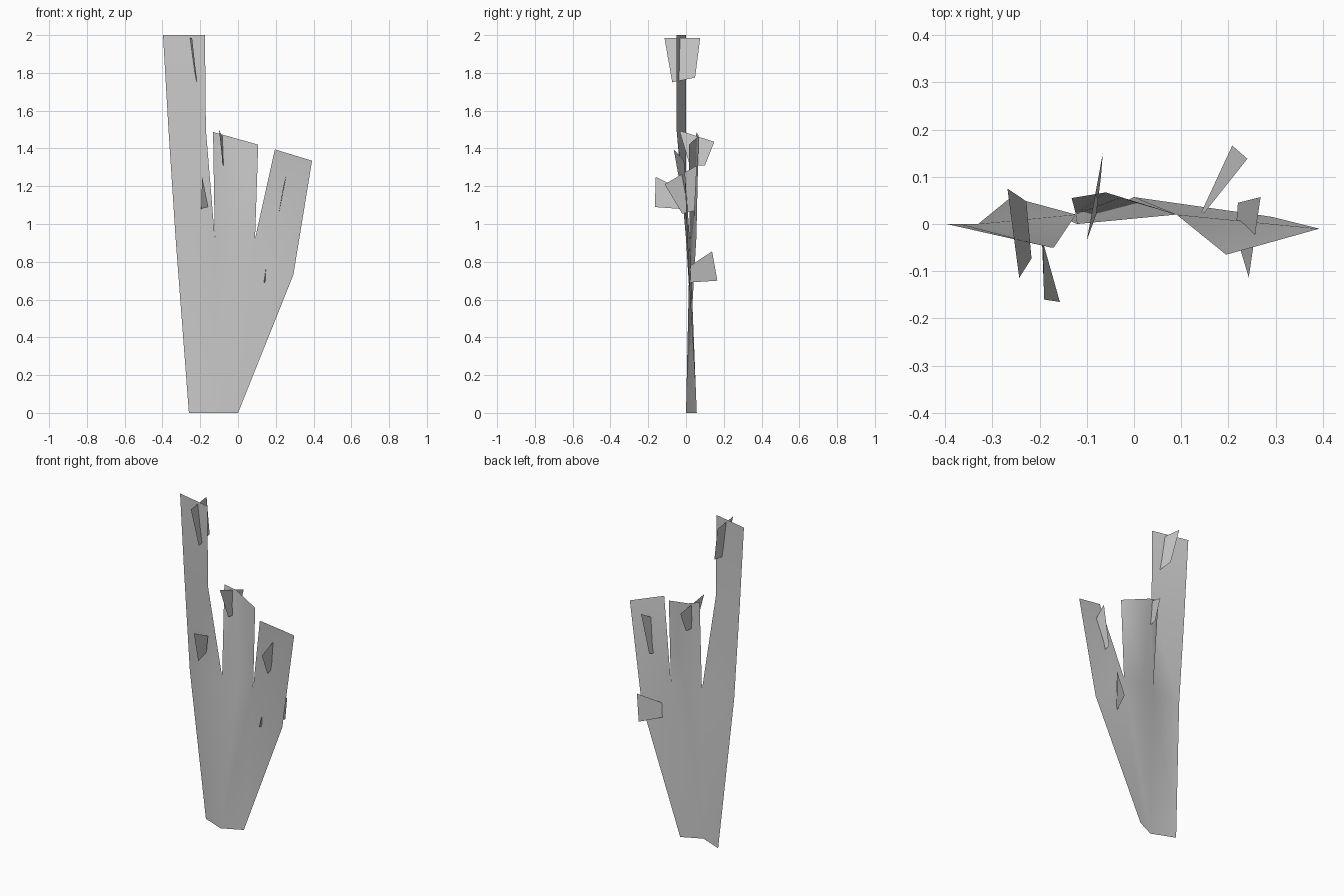
import bpy
import bmesh
from mathutils import Vector

default_cube = bpy.data.objects.get("Cube")
if default_cube:
    bpy.data.objects.remove(default_cube, do_unlink=True)


def make_material(name, colour):
    material = bpy.data.materials.new(name)
    material.use_nodes = True
    material.diffuse_color = colour
    shader = material.node_tree.nodes["Principled BSDF"]
    shader.inputs["Base Color"].default_value = colour
    shader.inputs["Roughness"].default_value = 0.8
    return material


grey = make_material("plain grey", (0.6, 0.6, 0.6, 1.0))


def make_sheet(name, corners, faces, smooth):
    """Build a thin open sheet from named corners and faces listing those names."""
    bm = bmesh.new()
    verts = {key: bm.verts.new(Vector(place)) for key, place in corners.items()}
    for face in faces:
        new_face = bm.faces.new([verts[key] for key in face.split()])
        new_face.smooth = smooth
    mesh = bpy.data.meshes.new(name)
    bm.to_mesh(mesh)
    bm.free()
    mesh.materials.append(grey)
    sheet = bpy.data.objects.new(name, mesh)
    bpy.context.collection.objects.link(sheet)
    return sheet


# Folded stem that splits into three flat branches
stem_corners = {
    # foot
    "foot_left": (-.26, .057, 0), "foot_fold": (-.12, 0, 0), "foot_right": (0, .057, 0),
    # row where the branches divide
    "side_left": (-.33, 0, .92), "slit_left": (-.123, .02, .93),
    "fold": (-.03, .055, .93), "slit_right": (.09, .02, .92),
    "side_right": (.293, .015, .73),
    # tall branch
    "tall_outer": (-.368, 0, 1.5), "tall_inner": (-.17, -.05, 1.5),
    "tall_tip_outer": (-.397, 0, 2), "tall_tip_inner": (-.175, -.05, 2),
    # middle branch
    "mid_tip_a": (-.132, .055, 1.487), "mid_tip_fold": (-.06, .067, 1.467),
    "mid_tip_b": (.107, .015, 1.42),
    # short branch
    "short_tip_a": (.195, -.065, 1.395), "short_tip_b": (.392, -.01, 1.335),
}
stem_faces = [
    "foot_left foot_fold slit_left side_left",
    "foot_fold fold slit_left",
    "foot_fold foot_right slit_right fold",
    "foot_right side_right slit_right",
    "side_left slit_left tall_inner tall_outer",
    "tall_outer tall_inner tall_tip_inner tall_tip_outer",
    "slit_left fold mid_tip_fold mid_tip_a",
    "fold slit_right mid_tip_b mid_tip_fold",
    "slit_right side_right short_tip_b short_tip_a",
]
make_sheet("branching_stem", stem_corners, stem_faces, smooth=True)

# Small four-sided leaves crossing or sprouting from the branches
leaves = {
    "tall_branch_tip_leaf": [(-.268, .075, 1.985), (-.243, -.114, 1.985),
                             (-.217, -.073, 1.75), (-.228, .048, 1.775)],
    "tall_branch_front_leaf": [(-.19, -.16, 1.25), (-.157, -.165, 1.09),
                               (-.195, -.03, 1.08), (-.192, -.02, 1.18)],
    "middle_branch_leaf": [(-.1, -.035, 1.495), (-.066, .15, 1.435),
                           (-.07, .1, 1.31), (-.08, .02, 1.31)],
    "short_branch_leaf": [(.268, .057, 1.31), (.243, -.113, 1.21),
                          (.215, -.02, 1.055), (.22, .045, 1.07)],
    "short_branch_back_leaf": [(.137, .013, .69), (.15, .025, .78),
                               (.24, .138, .855), (.208, .166, .7)],
}
for leaf_name, places in leaves.items():
    corner_names = ["a", "b", "c", "d"]
    make_sheet(leaf_name, dict(zip(corner_names, places)),
               [" ".join(corner_names)], smooth=False)
